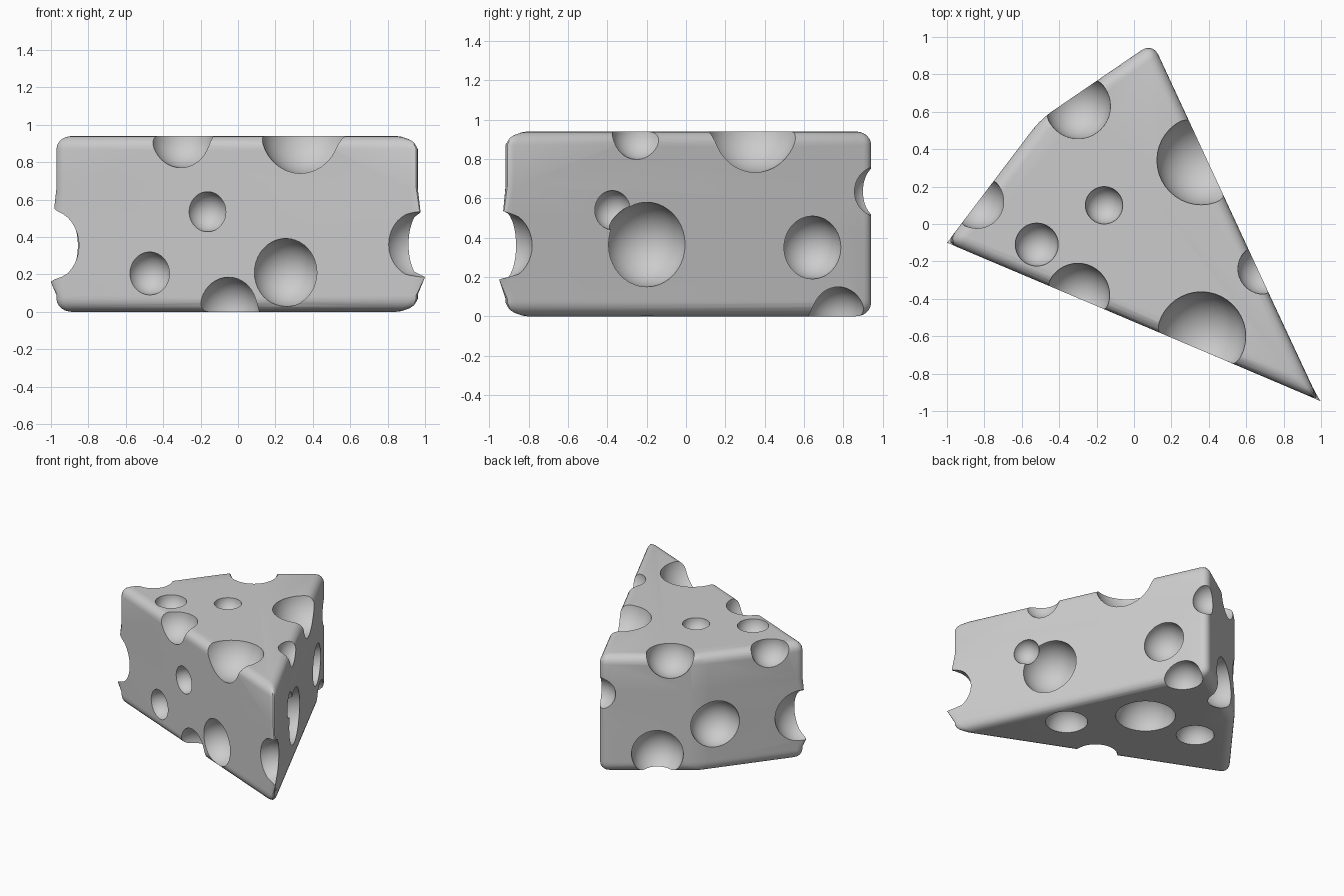
import bpy, bmesh, math
from mathutils import Vector, Matrix

if "Cube" in bpy.data.objects:
    bpy.data.objects.remove(bpy.data.objects["Cube"])

HEIGHT = 0.94
TIP, HEEL = (1.0, -0.95), (-1.0, -0.1)
OUTLINE = [HEEL, (0.985, -0.94), (0.1, 0.97), (-0.5, 0.56)]

# bites through the two sharpest upright edges: corner, x, y, z, radius
TIP_BITE = (0.96, -0.955, 0.36, 0.18)
HEEL_BITE = (-1.02, -0.04, 0.355, 0.21)

HOLES = [
    # top face and its edges
    (-0.16, 0.10, 0.94, 0.10), (-0.52, -0.11, 0.94, 0.115),
    (0.36, 0.34, 0.97, 0.24), (0.36, -0.60, 0.97, 0.24),
    (-0.30, -0.38, 0.94, 0.17), (0.69, -0.24, 0.93, 0.135),
    (-0.30, 0.63, 0.93, 0.175), (-0.84, 0.12, 0.92, 0.145),
    # front face
    (-0.165, -0.458, 0.535, 0.107), (-0.475, -0.33, 0.205, 0.115),
    (0.255, -0.63, 0.21, 0.182), (-0.05, -0.50, 0.02, 0.165),
    # right face
    (0.64, -0.20, 0.365, 0.215), (0.73, -0.37, 0.54, 0.10),
    (0.245, 0.64, 0.35, 0.16), (0.18, 0.77, 0.0, 0.15),
    # back faces
    (-0.575, 0.45, 0.38, 0.185), (-0.25, 0.72, 0.155, 0.19),
    (0.10, 0.97, 0.635, 0.125),
    # underside
    (0.43, -0.26, 0.0, 0.155), (0.04, 0.18, 0.0, 0.22),
    (-0.42, 0.20, 0.0, 0.14),
    TIP_BITE, HEEL_BITE,
]


def new_object(name, bm):
    bmesh.ops.recalc_face_normals(bm, faces=bm.faces)
    mesh = bpy.data.meshes.new(name)
    bm.to_mesh(mesh)
    bm.free()
    ob = bpy.data.objects.new(name, mesh)
    bpy.context.collection.objects.link(ob)
    return ob


# wedge block with rounded edges
bm = bmesh.new()
base = bm.faces.new([bm.verts.new((x, y, 0)) for x, y in OUTLINE])
ext = bmesh.ops.extrude_face_region(bm, geom=[base])
for v in ext["geom"]:
    if isinstance(v, bmesh.types.BMVert):
        v.co.z = HEIGHT
bmesh.ops.recalc_face_normals(bm, faces=bm.faces)
bmesh.ops.bevel(bm, geom=list(bm.edges), offset=0.07, offset_type='OFFSET',
                segments=5, profile=0.5, affect='EDGES', clamp_overlap=True)
for z in (0.09, 0.36, 0.66):
    bmesh.ops.bisect_plane(bm, geom=bm.verts[:] + bm.edges[:] + bm.faces[:],
                           plane_co=(0, 0, z), plane_no=(0, 0, 1))
cheese = new_object("cheese_wedge", bm)

# all holes as one cutter
bm = bmesh.new()
for x, y, z, r in HOLES:
    bmesh.ops.create_uvsphere(bm, u_segments=40, v_segments=20, radius=r,
                              matrix=Matrix.Translation((x, y, z)))
cutter = new_object("hole_cutter", bm)
cutter.hide_render = True

mod = cheese.modifiers.new("holes", 'BOOLEAN')
mod.operation = 'DIFFERENCE'
mod.solver = 'EXACT'
mod.use_self = True
mod.object = cutter
dg = bpy.context.evaluated_depsgraph_get()
cut = bpy.data.meshes.new_from_object(cheese.evaluated_get(dg))
cheese.modifiers.clear()
cheese.data = cut
bpy.data.objects.remove(cutter)

# flare the bite rims outward into soft points at the upright edges
for corner, (x, y, z, r) in ((TIP, TIP_BITE), (HEEL, HEEL_BITE)):
    c, k = Vector((x, y, z)), Vector(corner)
    rim = [v for v in cut.vertices
           if abs((v.co - c).length - r) < 0.006 and abs(v.co.z - z) > 0.6 * r]
    for s in (-1, 1):
        side = [(v, (v.co.xy - k).length) for v in rim if (v.co.z - z) * s > 0]
        if not side:
            continue
        near = min(d for v, d in side)
        for v, d in side:
            f = max(0, 1 - (d - near) / 0.05) * (1.0 if s < 0 else 0.4)
            v.co.xy = v.co.xy.lerp(k, f)

# smooth shading with crisp hole rims
bpy.context.view_layer.objects.active = cheese
cheese.select_set(True)
bpy.ops.object.shade_smooth_by_angle(angle=math.radians(35))
